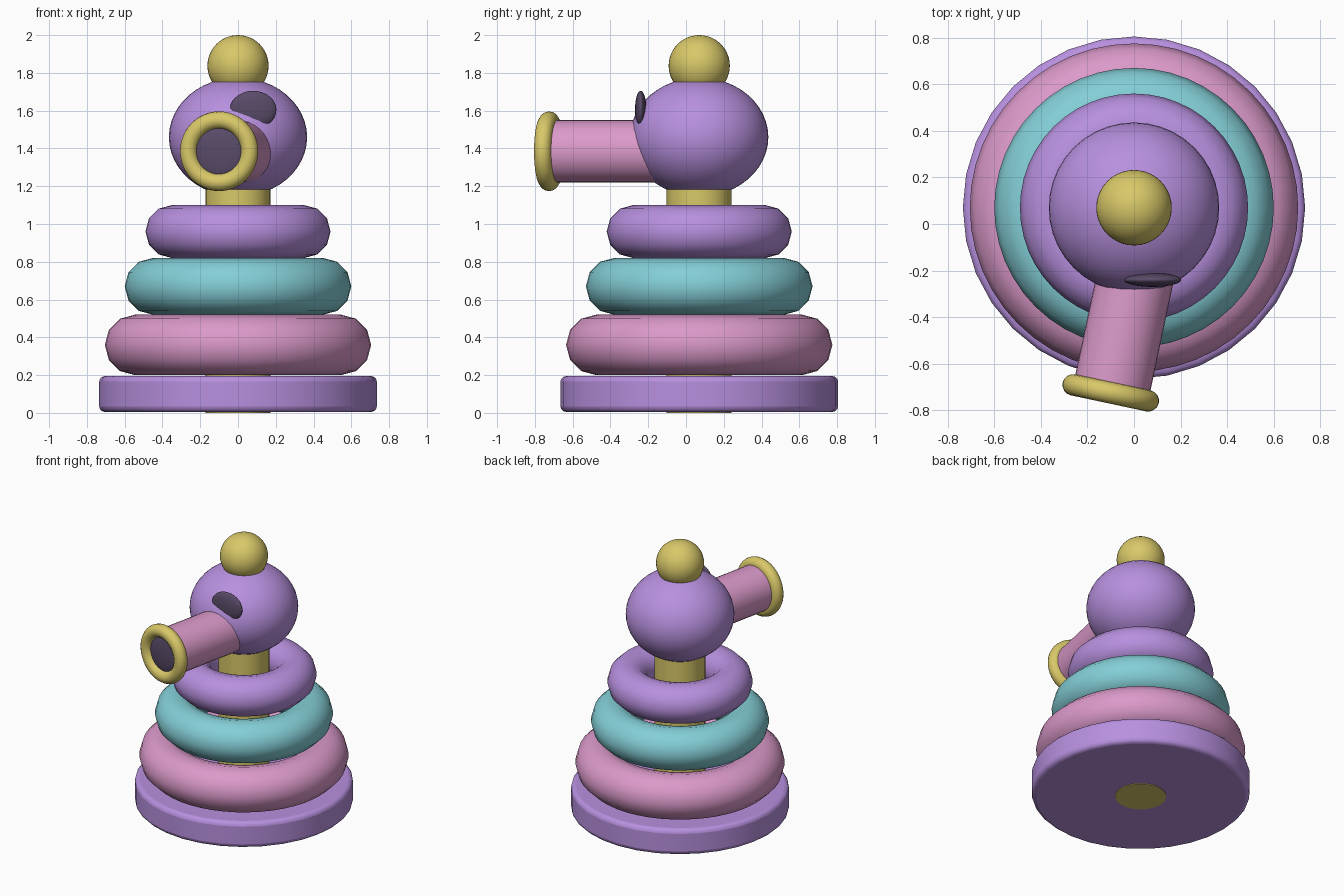
import bpy
import math
from mathutils import Vector

if "Cube" in bpy.data.objects:
    bpy.data.objects.remove(bpy.data.objects["Cube"])

CY = 0.07                                   # axis of the stack
YAW = math.radians(-12)                     # spout points forward, slightly left
AXIS = Vector((math.sin(YAW), -math.cos(YAW), 0))
TIP = Vector((-0.10, -0.725, 1.385))        # centre of the spout rim


def colour(name, rgb):
    m = bpy.data.materials.new(name)
    m.diffuse_color = (*rgb, 1)
    m.use_nodes = True
    m.node_tree.nodes["Principled BSDF"].inputs["Base Color"].default_value = m.diffuse_color
    return m


purple = colour("purple", (0.48, 0.28, 0.74))
pink = colour("pink", (0.71, 0.32, 0.59))
teal = colour("teal", (0.23, 0.62, 0.68))
yellow = colour("yellow", (0.69, 0.58, 0.14))
dark = colour("dark violet", (0.10, 0.07, 0.14))


def finish(name, mat, angle=40):
    ob = bpy.context.object
    ob.name = name
    ob.data.materials.append(mat)
    bpy.ops.object.shade_smooth_by_angle(angle=math.radians(angle))
    return ob


def ball(name, mat, loc, size, yaw=0):
    bpy.ops.mesh.primitive_uv_sphere_add(segments=40, ring_count=24, radius=1,
                                         location=loc, rotation=(0, 0, yaw))
    bpy.context.object.scale = size
    bpy.ops.object.transform_apply(location=False, rotation=False, scale=True)
    return finish(name, mat)


def cylinder(name, mat, loc, r, depth, rot=(0, 0, 0)):
    bpy.ops.mesh.primitive_cylinder_add(vertices=32, radius=r, depth=depth,
                                        location=loc, rotation=rot)
    return finish(name, mat)


def ring(name, mat, loc, major, minor, rot=(0, 0, 0), sides=12):
    bpy.ops.mesh.primitive_torus_add(major_segments=48, minor_segments=sides,
                                     major_radius=major, minor_radius=minor,
                                     location=loc, rotation=rot)
    return finish(name, mat, 60)


# Base disc with rounded rims
base = cylinder("base", purple, (0, CY, 0.1), 0.735, 0.19)
bevel = base.modifiers.new("rounded rim", 'BEVEL')
bevel.width = 0.03
bevel.segments = 3
bevel.limit_method = 'ANGLE'
bevel.angle_limit = math.radians(40)

# Central pole, its foot showing under the base
cylinder("pole", yellow, (0, CY, 0.63), 0.172, 1.26)

# Stacked rings
for name, mat, z, major, minor in (
        ("lower_ring", pink, 0.36, 0.545, 0.16),
        ("middle_ring", teal, 0.67, 0.45, 0.15),
        ("upper_ring", purple, 0.96, 0.35, 0.14)):
    ring(name, mat, (0, CY, z), major, minor)

# Head and top knob
ball("head", purple, (0, CY, 1.46), (0.366, 0.366, 0.315))
ball("knob", yellow, (0, CY, 1.838), (0.162, 0.162, 0.162))

# Single flattened eye
ball("eye", dark, (0.08, -0.24, 1.605), (0.123, 0.03, 0.1))

# Spout, its rim and the dark opening
spout_rot = (math.pi / 2, 0, YAW * -1)
spout_rot = (math.pi / 2, 0, YAW)
length = 0.62
cylinder("spout", pink, TIP - AXIS * length / 2, 0.165, length, spout_rot)
ring("spout_rim", yellow, TIP, 0.165, 0.046, spout_rot, 16)
ball("spout_opening", dark, TIP, (0.135, 0.025, 0.135), YAW)
